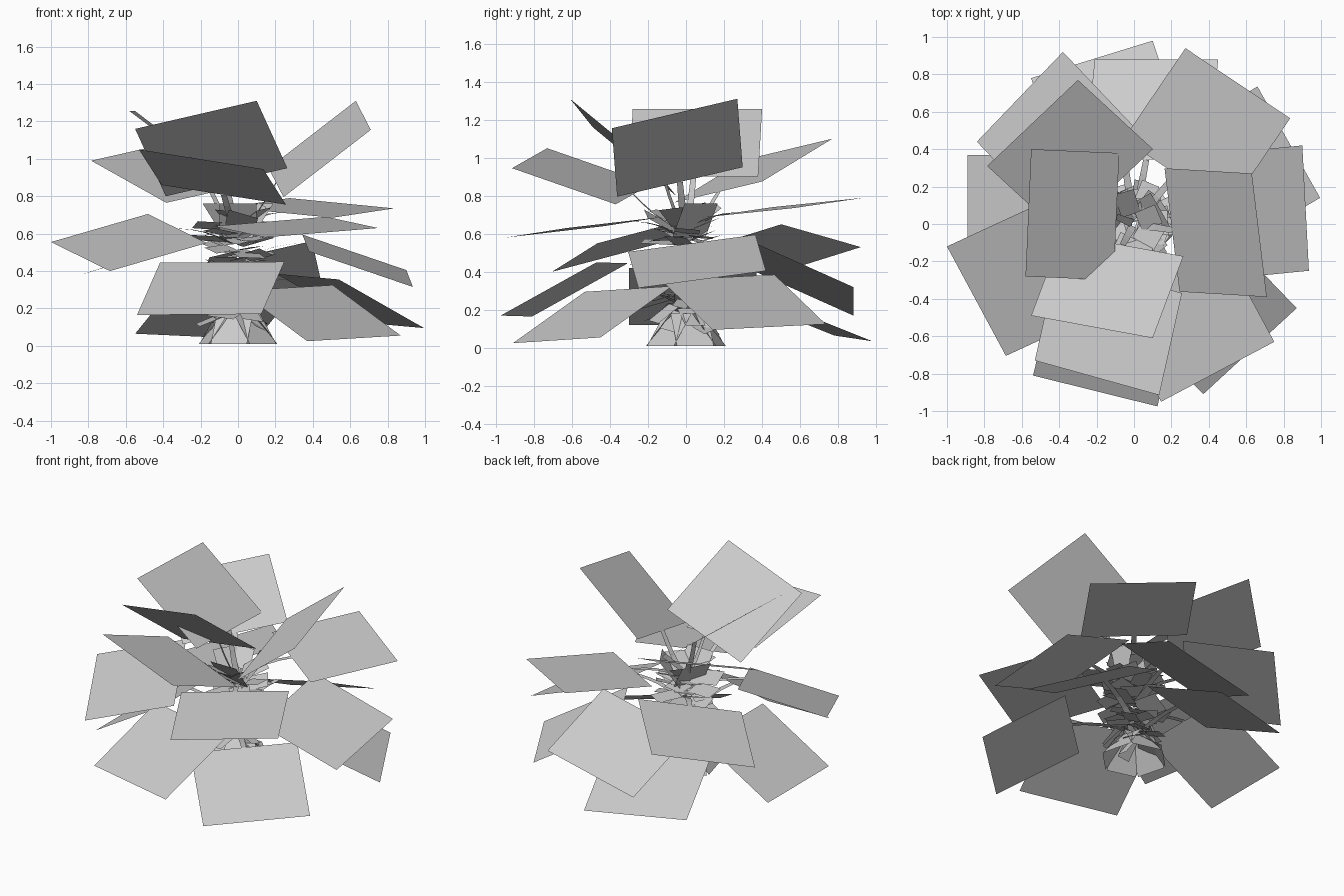
import bpy
import math
import random
from mathutils import Vector

random.seed(4)
LEAF_LENGTH = 0.59
GOLDEN_ANGLE = math.radians(137.5)

cube = bpy.data.objects.get("Cube")
if cube:
    bpy.data.objects.remove(cube, do_unlink=True)

# Single foliage colour
grey = bpy.data.materials.new("pale_grey")
grey.use_nodes = True
colour = (0.6, 0.6, 0.6, 1)
grey.diffuse_color = colour
for node in grey.node_tree.nodes:
    if node.type == "BSDF_PRINCIPLED":
        node.inputs["Base Color"].default_value = colour
        node.inputs["Roughness"].default_value = 0.9


def add_mesh(name, verts, faces):
    mesh = bpy.data.meshes.new(name)
    mesh.from_pydata([tuple(v) for v in verts], [], faces)
    mesh.materials.append(grey)
    mesh.update()
    obj = bpy.data.objects.new(name, mesh)
    bpy.context.collection.objects.link(obj)
    return obj


def upward(verts):
    """Order a quad so that its front side looks up."""
    normal = (verts[1] - verts[0]).cross(verts[2] - verts[1])
    return verts if normal.z >= 0 else verts[::-1]


def add_leaf(name, tip_a, tip_b, rise):
    """Rectangular leaf from its outer edge; returns the inner edge's middle."""
    tip_a, tip_b = Vector(tip_a), Vector(tip_b)
    edge = tip_b - tip_a
    along = Vector((edge.x, edge.y, 0))
    span = along.length
    along.normalize()
    inward = Vector((-along.y, along.x, 0))
    if inward.dot(tip_a + tip_b) > 0:
        inward.negate()
    shift = -rise * edge.z / span
    reach = math.sqrt(LEAF_LENGTH ** 2 - rise ** 2 - shift ** 2)
    side = inward * reach + along * shift + Vector((0, 0, rise))
    add_mesh(name, upward([tip_a, tip_b, tip_b + side, tip_a + side]), [(0, 1, 2, 3)])
    return (tip_a + tip_b) / 2 + side


def add_stem(name, start, end, width, sag):
    """Flat ribbon that bends from the core out to a leaf."""
    across = (end - start).cross(Vector((0, 0, 1))).normalized() * width / 2
    verts = []
    steps = 4
    for i in range(steps + 1):
        t = i / steps
        centre = start.lerp(end, t) + Vector((0, 0, sag * math.sin(math.pi * t)))
        taper = 1 - 0.3 * t
        verts += [centre - across * taper, centre + across * taper]
    faces = [(2 * i, 2 * i + 1, 2 * i + 3, 2 * i + 2) for i in range(steps)]
    add_mesh(name, verts, faces)


# Large leaves: both outer corners and the rise towards the core
upper_leaves = [
    ((.63, .27, 1.31), (.71, -.39, 1.155), -.36),
    ((-.55, .40, 1.255), (-.58, -.28, 1.255), -.355),
    ((-.55, -.49, 1.16), (.10, -.61, 1.31), -.36),
    ((-.53, -.73, 1.05), (.135, -.915, .945), -.19),
    ((-.30, .77, 1.10), (-.785, .31, .99), -.225),
]
middle_leaves = [
    ((.275, .94, .79), (.835, .565, .735), -.05),
    ((.75, -.63, .63), (.145, -.95, .58), .06),
    ((-1, -.12, .555), (-.685, -.705, .40), .15),
    ((.90, .42, .405), (.935, -.25, .315), .19),
    ((-.38, .92, .53), (-.84, .44, .38), .12),
    ((.45, .88, .32), (-.21, .88, .17), .24),
]
lower_leaves = [
    ((.10, .98, .035), (-.55, .78, .065), .21),
    ((.995, .14, .095), (.66, .735, .125), .26),
    ((.87, -.45, .055), (.37, -.91, .025), .27),
    ((-.54, -.81, .165), (.125, -.975, .17), .28),
    ((-.89, .37, .12), (-.89, -.30, .12), .30),
]
for tier, leaves in (("upper", upper_leaves), ("middle", middle_leaves), ("lower", lower_leaves)):
    for i, leaf in enumerate(leaves):
        attach = add_leaf(f"{tier}_leaf_{i}", *leaf)
        base = Vector((attach.x * 0.1, attach.y * 0.1, attach.z - 0.08))
        if tier == "upper":
            base.z = 0.62
        add_stem(f"{tier}_stem_{i}", base, attach, 0.045, -0.02 if tier == "upper" else 0.02)

# Dense core of small overlapping leaflets, wound around the axis
COUNT = 64
verts, faces = [], []
for i in range(COUNT):
    t = i / (COUNT - 1)
    angle = i * GOLDEN_ANGLE
    out = Vector((math.cos(angle), math.sin(angle), 0))
    across = Vector((-out.y, out.x, random.uniform(-0.3, 0.3))).normalized()
    half = random.uniform(0.035, 0.085)
    length = random.uniform(0.11, 0.19)
    slope = -0.7 + 1.1 * t + random.uniform(-0.35, 0.35)
    root = out * random.uniform(0.01, 0.07) + Vector((0, 0, 0.14 + 0.53 * t))
    tip = root + (out * math.cos(slope) + Vector((0, 0, math.sin(slope)))) * length
    first = len(verts)
    verts += upward([root - across * half, tip - across * half,
                     tip + across * half, root + across * half])
    faces.append(tuple(range(first, first + 4)))
add_mesh("core_leaflets", verts, faces)

# Crown of upright leaflets and splayed foot leaflets
for name, number, root_z, tip_z, near, far in (
        ("crown_leaflet", 3, 0.58, 0.76, 0.03, 0.16),
        ("foot_leaflet", 6, 0.18, 0.01, 0.06, 0.19)):
    for i in range(number):
        angle = math.tau * (i + 0.25) / number
        out = Vector((math.cos(angle), math.sin(angle), 0))
        side = Vector((-out.y, out.x, 0)) * 0.1
        root = out * near + Vector((0, 0, root_z))
        tip = out * far + Vector((0, 0, tip_z))
        add_mesh(f"{name}_{i}", upward([root - side, tip - side, tip + side, root + side]),
                 [(0, 1, 2, 3)])
